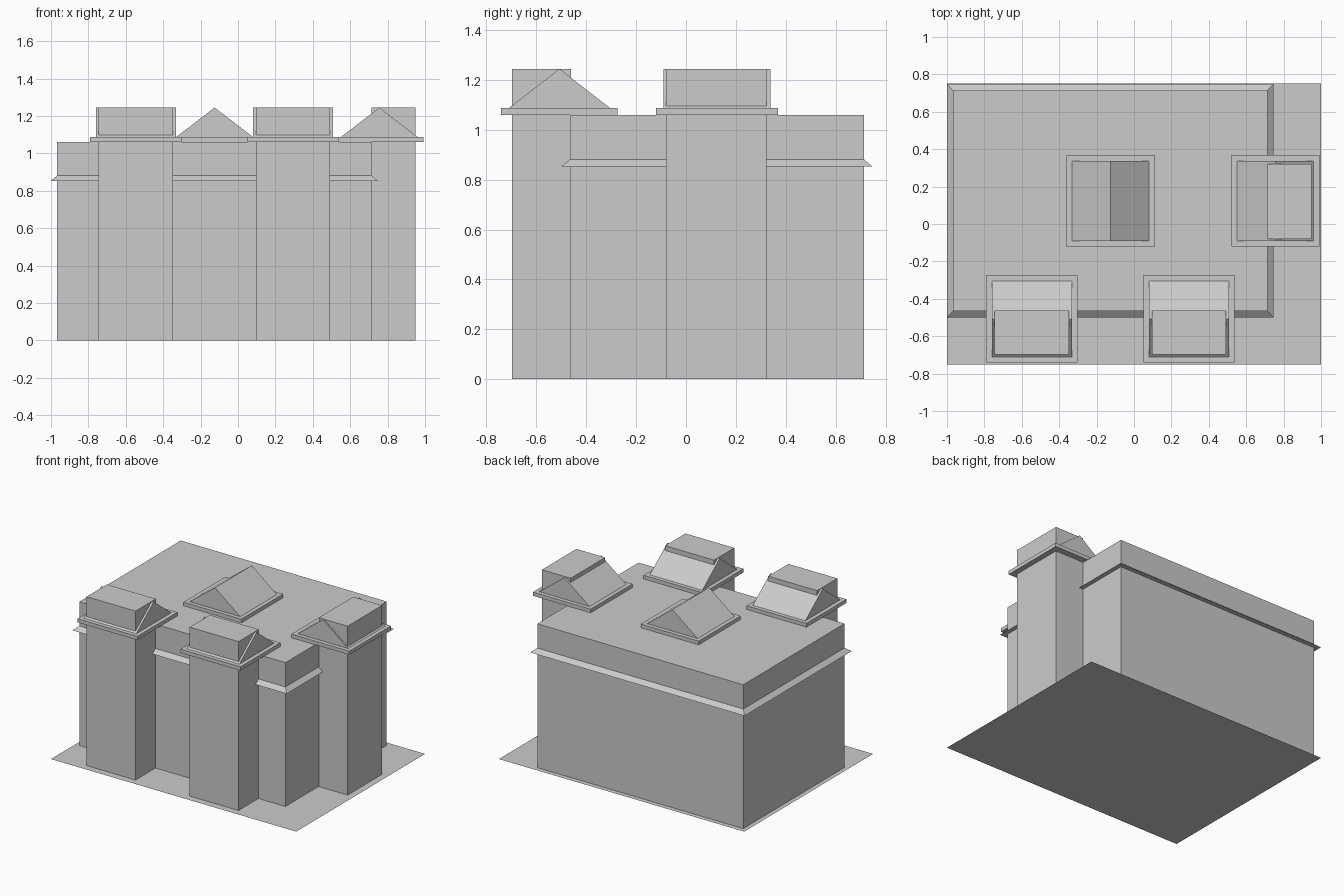
import bpy
import bmesh

cube = bpy.data.objects.get("Cube")
if cube:
    bpy.data.objects.remove(cube, do_unlink=True)

# One plain grey for the whole building
grey = bpy.data.materials.new("plain grey")
grey.use_nodes = True
colour = (0.6, 0.6, 0.6, 1)
grey.diffuse_color = colour
grey.node_tree.nodes["Principled BSDF"].inputs["Base Color"].default_value = colour

WALL_TOP = 1.06
SLAB_TOP = 1.087
RIDGE = 1.245


def loft(name, levels, bottom=True):
    """Stack rectangles (x0, x1, y0, y1, z) into one flat-faced solid."""
    bm = bmesh.new()
    rings = [[bm.verts.new(p) for p in
              ((x0, y0, z), (x1, y0, z), (x1, y1, z), (x0, y1, z))]
             for x0, x1, y0, y1, z in levels]
    for low, high in zip(rings, rings[1:]):
        for i in range(4):
            j = (i + 1) % 4
            bm.faces.new((low[i], low[j], high[j], high[i]))
    bm.faces.new(rings[-1])
    if bottom:
        bm.faces.new(rings[0][::-1])
    bmesh.ops.remove_doubles(bm, verts=bm.verts, dist=0.0001)
    mesh = bpy.data.meshes.new(name)
    bm.to_mesh(mesh)
    bm.free()
    mesh.materials.append(grey)
    obj = bpy.data.objects.new(name, mesh)
    bpy.context.collection.objects.link(obj)
    return obj


def grow(rect, d):
    x0, x1, y0, y1 = rect
    return (x0 - d, x1 + d, y0 - d, y1 + d)


def gable(name, rect, along_x):
    """Flat eaves slab with a gabled roof on top."""
    loft(name + "_eaves", [(*grow(rect, 0.03), WALL_TOP),
                           (*grow(rect, 0.03), SLAB_TOP)])
    x0, x1, y0, y1 = rect
    xm, ym = (x0 + x1) / 2, (y0 + y1) / 2
    ridge = (x0, x1, ym, ym) if along_x else (xm, xm, y0, y1)
    loft(name + "_roof", [(*rect, SLAB_TOP), (*ridge, RIDGE)])


# Ground sheet
bpy.ops.mesh.primitive_plane_add(size=2)
ground = bpy.context.object
ground.name = "ground_sheet"
ground.scale.y = 0.75
ground.data.materials.append(grey)

# Main block with a sloped ledge wrapped around it
body = (-0.967, 0.713, -0.466, 0.714)
ledge = grow(body, 0.034)
loft("main_block", [(*body, 0), (*body, 0.853), (*ledge, 0.853),
                    (*body, 0.881), (*body, WALL_TOP)], bottom=False)

# Front towers, each rising through its gabled roof
for side, x in (("right", -0.546), ("left", 0.294)):
    tower = (x - 0.199, x + 0.199, -0.698, -0.462)
    loft(side + "_front_tower", [(*tower, 0), (*tower, RIDGE)], bottom=False)
    gable(side + "_front", (x - 0.214, x + 0.214, -0.711, -0.304), True)

# Side tower
tower = (0.715, 0.95, -0.08, 0.322)
loft("side_tower", [(*tower, 0), (*tower, RIDGE)], bottom=False)
gable("side_tower", (0.55, 0.961, -0.09, 0.338), False)

# Free-standing gable in the middle of the flat roof
gable("centre", (-0.331, 0.081, -0.09, 0.338), False)
